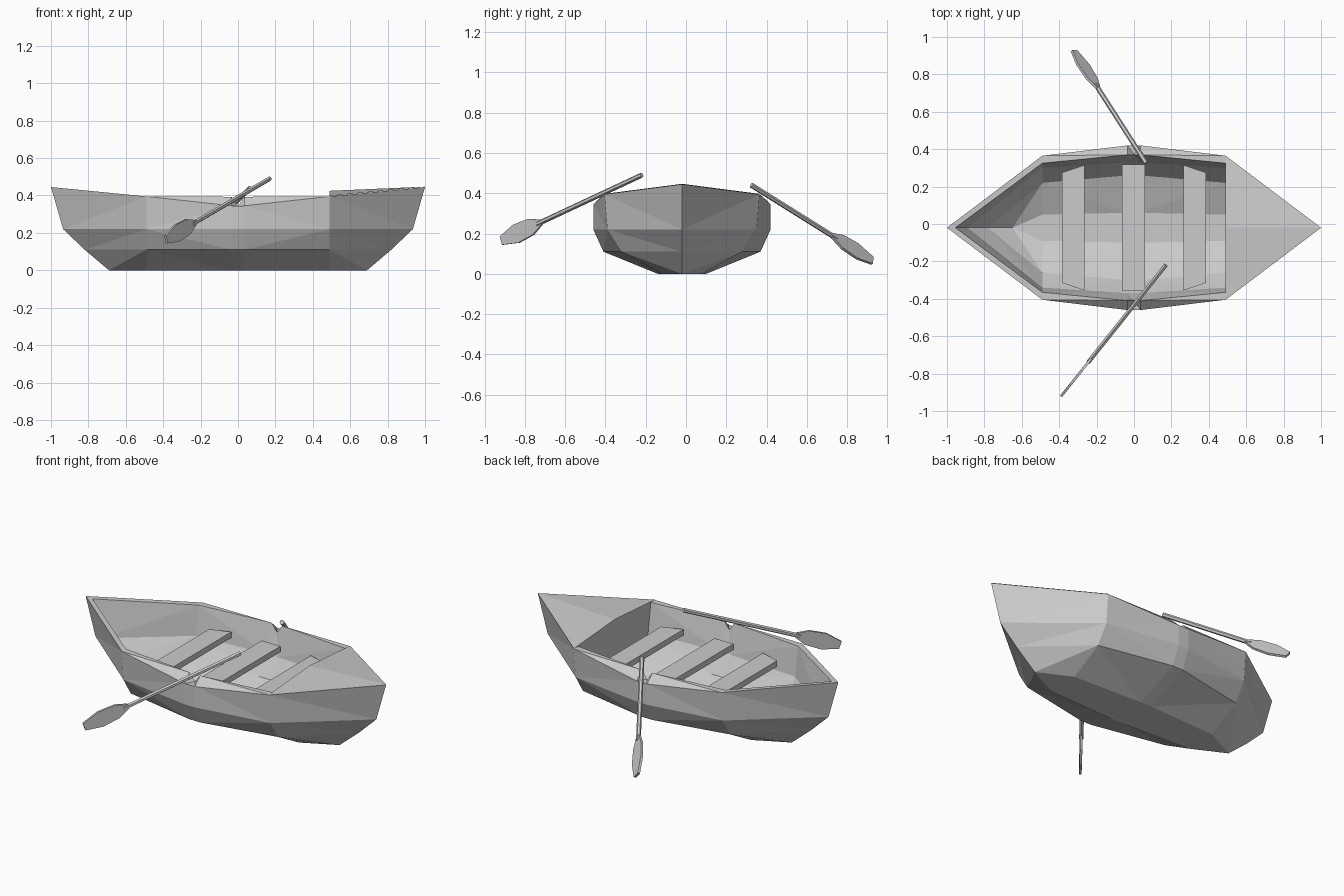
import bpy, bmesh
from mathutils import Vector, Matrix

if "Cube" in bpy.data.objects:
    bpy.data.objects.remove(bpy.data.objects["Cube"])

CY = -0.02  # boat centreline


def make(name, bm, mirror=False):
    bmesh.ops.remove_doubles(bm, verts=bm.verts, dist=1e-4)
    bmesh.ops.recalc_face_normals(bm, faces=bm.faces)
    me = bpy.data.meshes.new(name)
    bm.to_mesh(me)
    bm.free()
    ob = bpy.data.objects.new(name, me)
    bpy.context.collection.objects.link(ob)
    if mirror:
        m = ob.modifiers.new("mirror", 'MIRROR')
        m.use_axis = (False, True, False)
        m.merge_threshold = 0.001
        ob.location.y = CY
    return ob


# half cross-sections (half width, z): outside keel to gunwale, then inside down to floor
mid = [(0, 0), (.12, 0), (.39, .11), (.44, .22), (.44, .345),
       (.39, .345), (.35, .22), (.28, .11), (.08, .035), (0, .035)]
notch = [(y, .393 if i == 5 else z) for i, (y, z) in enumerate(mid)]
quarter = [(0, 0), (.1, 0), (.30, .11), (.37, .22), (.385, .395),
           (.345, .395), (.32, .22), (.24, .11), (.07, .035), (0, .035)]
# stem profile (x, z) at both pointed ends
stem = [(.69, 0), (.69, 0), (.82, .11), (.935, .22), (1, .445),
        (.955, .44), (.89, .22), (.78, .11), (.65, .035), (.65, .035)]


# hull: loft through the stations
def section(x, pts):
    return [(x, y, z) for y, z in pts]


def end(s):
    return [(s * x, 0, z) for x, z in stem]


rows = [end(-1), section(-.49, quarter), section(-.035, notch), section(0, mid),
        section(.035, notch), section(.49, quarter), end(1)]
bm = bmesh.new()
grid = [[bm.verts.new(p) for p in r] for r in rows]
for a, b in zip(grid, grid[1:]):
    for j in range(len(a) - 1):
        bm.faces.new((a[j], b[j], b[j + 1], a[j + 1]))
bmesh.ops.remove_doubles(bm, verts=bm.verts, dist=1e-4)
bmesh.ops.dissolve_degenerate(bm, edges=bm.edges, dist=1e-5)
bmesh.ops.triangulate(bm, faces=[f for f in bm.faces if len(f.verts) > 3])
make("hull", bm, True)

# bow deck with its bulkhead
bm = bmesh.new()
ridge = bm.verts.new((.49, 0, .425))
tip = bm.verts.new((1, 0, .447))
edge = bm.verts.new((.49, .385, .397))
bm.faces.new((ridge, edge, tip))
wall = [bm.verts.new((.49, y, z)) for y, z in quarter[5:]]
bm.faces.new([ridge, edge] + wall)
make("bow_deck", bm, True)


# solid slab from a flat outline
def slab(outline, thick):
    bm = bmesh.new()
    f = bm.faces.new([bm.verts.new((x, y, -thick / 2)) for x, y in outline])
    r = bmesh.ops.extrude_face_region(bm, geom=[f])
    vs = [v for v in r["geom"] if isinstance(v, bmesh.types.BMVert)]
    bmesh.ops.translate(bm, verts=vs, vec=(0, 0, thick))
    return bm


# three bench seats
for name, x0, x1, h0, h1 in [("stern_seat", -.385, -.265, .295, .335),
                             ("middle_seat", -.065, .06, .338, .338),
                             ("bow_seat", .265, .385, .335, .295)]:
    ob = make(name, slab([(x0, -h0), (x1, -h1), (x1, h1), (x0, h0)], .035))
    ob.location = (0, CY, .28)


# oars: six-sided shaft and a flat tapered blade
def oar(name, handle, end, flat_normal):
    a, b = Vector(handle), Vector(end)
    length = (b - a).length
    d = (b - a).normalized()
    n = Vector(flat_normal)
    n = (n - d * n.dot(d)).normalized()
    frame = Matrix((d, n.cross(d), n)).transposed().to_4x4()
    frame.translation = a
    L = length
    half = [(L - .27, .012), (L - .20, .042), (L - .10, .048), (L, .022)]
    blade = slab([(x, -w) for x, w in half] + [(x, w) for x, w in half[::-1]], .014)
    shaft_len = L - .24
    turn = Matrix.Translation((shaft_len / 2, 0, 0)) @ Matrix.Rotation(1.5707963, 4, 'Y')
    bmesh.ops.create_cone(blade, cap_ends=True, segments=6, radius1=.013,
                          radius2=.013, depth=shaft_len, matrix=turn)
    ob = make(name, blade)
    ob.matrix_world = frame


oar("front_oar", (.17, -.22, .49), (-.385, -.915, .165), (.78, -.62, 0))
oar("back_oar", (.065, .325, .44), (-.32, .925, .065), (.7, .1, .6))
